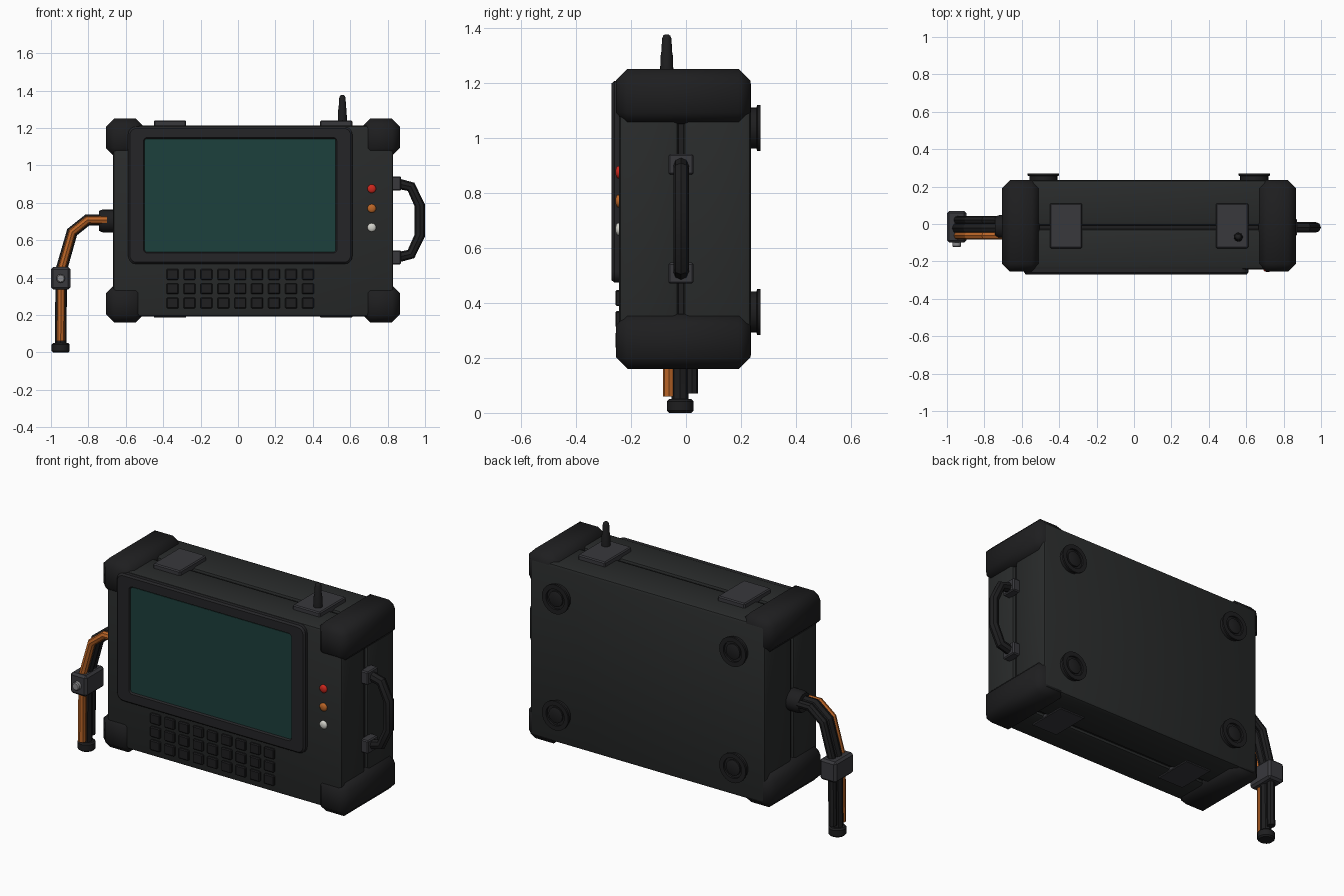
import bpy, bmesh, math
from mathutils import Matrix, Vector

if "Cube" in bpy.data.objects:
    bpy.data.objects.remove(bpy.data.objects["Cube"])


def material(name, r, g, b):
    m = bpy.data.materials.new(name)
    m.diffuse_color = (r, g, b, 1)
    m.use_nodes = True
    m.node_tree.nodes["Principled BSDF"].inputs["Base Color"].default_value = m.diffuse_color
    return m


SHELL = material("shell", 0.022, 0.024, 0.024)
RUBBER = material("rubber", 0.013, 0.013, 0.014)
BEZEL = material("bezel", 0.018, 0.018, 0.020)
METAL = material("metal", 0.040, 0.040, 0.046)
GLASS = material("glass", 0.012, 0.050, 0.045)
ORANGE = material("orange", 0.50, 0.13, 0.02)
RED = material("red", 0.60, 0.02, 0.012)
WHITE = material("white", 0.65, 0.65, 0.60)
STEEL = material("steel", 0.25, 0.25, 0.26)


def finish(name, bm, mat, angle=None):
    bmesh.ops.recalc_face_normals(bm, faces=bm.faces[:])
    me = bpy.data.meshes.new(name)
    bm.to_mesh(me)
    bm.free()
    ob = bpy.data.objects.new(name, me)
    bpy.context.collection.objects.link(ob)
    me.materials.append(mat)
    smooth(ob, angle)
    return ob


def smooth(ob, angle):
    bpy.ops.object.select_all(action='DESELECT')
    ob.select_set(True)
    bpy.context.view_layer.objects.active = ob
    if angle:
        bpy.ops.object.shade_smooth_by_angle(angle=math.radians(angle))


def box(name, xs, ys, zs, mat, bevel=0.0, seg=1, angle=None):
    bm = bmesh.new()
    bmesh.ops.create_cube(bm, size=1)
    for v in bm.verts:
        v.co = [(a + b) / 2 + c * (b - a) for c, (a, b) in zip(v.co, (xs, ys, zs))]
    if bevel:
        bmesh.ops.bevel(bm, geom=bm.edges[:], offset=bevel, segments=seg,
                        profile=0.5, affect='EDGES')
    return finish(name, bm, mat, angle)


def lathe(name, profile, axis, loc, mat, sides=24, angle=35):
    """Spin (radius, height) points about an axis; both ends are capped."""
    bm = bmesh.new()
    rings = [[bm.verts.new((r * math.cos(math.tau * i / sides),
                            r * math.sin(math.tau * i / sides), h))
              for i in range(sides)] for r, h in profile]
    skin(bm, rings)
    rot = Vector((0, 0, 1)).rotation_difference(Vector(axis)).to_matrix().to_4x4()
    bm.transform(Matrix.Translation(loc) @ rot)
    return finish(name, bm, mat, angle)


def skin(bm, rings, caps=True):
    n = len(rings[0])
    for a, b in zip(rings, rings[1:]):
        for i in range(n):
            j = (i + 1) % n
            bm.faces.new((a[i], a[j], b[j], b[i]))
    if caps:
        bm.faces.new(rings[0])
        bm.faces.new(rings[-1])


def tube(name, pts, radius, mat, res=2):
    cu = bpy.data.curves.new(name, 'CURVE')
    cu.dimensions = '3D'
    cu.bevel_depth, cu.bevel_resolution, cu.use_fill_caps = radius, res, True
    sp = cu.splines.new('POLY')
    sp.points.add(len(pts) - 1)
    for p, co in zip(sp.points, pts):
        p.co = (*co, 1)
    cu.materials.append(mat)
    ob = bpy.data.objects.new(name, cu)
    bpy.context.collection.objects.link(ob)
    smooth(ob, None)
    bpy.ops.object.convert(target='MESH')
    smooth(bpy.context.object, 30)


# Case: two shell halves with a recessed gasket between them
CX, CZ, SEAM = 0.0815, 0.703, -0.018
box("front_shell", (-0.667, 0.83), (-0.243, SEAM - 0.009), (0.192, 1.214), SHELL, 0.018, 2, 40)
box("back_shell", (-0.667, 0.83), (SEAM + 0.009, 0.236), (0.192, 1.214), SHELL, 0.018, 2, 40)
box("gasket", (-0.65, 0.813), (-0.06, 0.03), (0.209, 1.197), RUBBER)

# Rubber corner bumpers
for i, x in enumerate((-0.705, 0.665)):
    for j, z in enumerate((0.16, 1.05)):
        box(f"corner_bumper_{i}{j}", (x, x + 0.2), (-0.255, 0.234), (z, z + 0.2),
            RUBBER, 0.042, 1, 50)

# Screen bezel: rounded frame lofted around a recessed screen
SX, SZ = 0.012, 0.84


def rounded_ring(bm, w, h, r, y):
    pts = []
    for k, (sx, sz) in enumerate(((1, 1), (-1, 1), (-1, -1), (1, -1))):
        for s in range(5):
            a = math.radians(90 * k + 22.5 * s)
            pts.append(bm.verts.new((SX + sx * (w - r) + r * math.cos(a), y,
                                     SZ + sz * (h - r) + r * math.sin(a))))
    return pts


bm = bmesh.new()
skin(bm, [rounded_ring(bm, *p) for p in (
    (0.599, 0.367, 0.04, -0.23), (0.599, 0.367, 0.04, -0.260),
    (0.590, 0.358, 0.035, -0.270), (0.517, 0.309, 0.02, -0.270),
    (0.510, 0.302, 0.015, -0.258))])
finish("screen_bezel", bm, BEZEL, 30)
box("screen", (-0.5, 0.522), (-0.261, -0.25), (0.538, 1.142), GLASS)

# Keypad
for row in range(3):
    for col in range(9):
        x, z = -0.35 + 0.0905 * col, 0.417 - 0.0765 * row
        box(f"key_{row}_{col}", (x - 0.032, x + 0.032), (-0.257, -0.235),
            (z - 0.029, z + 0.029), RUBBER, 0.005)

# Indicator lights
for name, z, mat in (("red_light", 0.875, RED), ("orange_light", 0.77, ORANGE),
                     ("white_light", 0.668, WHITE)):
    lathe(name, [(0.023, 0), (0.023, 0.008), (0.018, 0.013), (0.008, 0.016)],
          (0, -1, 0), (0.715, -0.24, z), mat, 16, 60)

# Latch plates on top and bottom
for i, x in enumerate((-0.45, 0.438)):
    box(f"top_plate_{i}", (x, x + 0.173), (-0.13, 0.11), (1.2, 1.24), METAL, 0.006)
    box(f"bottom_plate_{i}", (x, x + 0.173), (-0.13, 0.11), (0.186, 0.21), METAL, 0.004)

# Antenna
lathe("antenna", [(0.024, 0), (0.023, 0.06), (0.020, 0.075), (0.017, 0.125),
                  (0.013, 0.136), (0.006, 0.141)], (0, 0, 1), (0.558, -0.07, 1.235),
      RUBBER, 16, 40)

# Round feet on the back, with a grooved face
for i, x in enumerate((-0.485, 0.643)):
    for j, z in enumerate((0.367, 1.035)):
        lathe(f"back_foot_{i}{j}",
              [(0.075, 0), (0.075, 0.03), (0.084, 0.033), (0.084, 0.045), (0.058, 0.045),
               (0.058, 0.033), (0.044, 0.033), (0.044, 0.041), (0.040, 0.043)],
              (0, 1, 0), (x, 0.226, z), RUBBER, 24)

# Side handle with its two mounts
for i, z in enumerate((0.508, 0.903)):
    box(f"handle_mount_{i}", (0.82, 0.872), (-0.064, 0.027), (z - 0.038, z + 0.038),
        METAL, 0.006)
half = [(0.85, 0.198), (0.925, 0.18), (0.972, 0.08)]
path = half + [(x, -d) for x, d in reversed(half)]
tube("side_handle", [(x, -0.018, 0.7055 + d) for x, d in path], 0.028, RUBBER)

# Cable bundle: socket, three strands, clamp with bolt, end cap
lathe("cable_socket", [(0.062, 0), (0.062, 0.06), (0.054, 0.08)], (-1, 0, 0),
      (-0.662, -0.015, 0.703), RUBBER, 16)
run = [(-0.70, 0.708), (-0.805, 0.708), (-0.887, 0.643), (-0.945, 0.44)]
for name, y, r, end, mat in (("main_cable", -0.022, 0.031, 0.03, RUBBER),
                             ("orange_cable", -0.062, 0.022, 0.06, ORANGE),
                             ("rear_cable", 0.021, 0.023, 0.07, RUBBER)):
    tube(name, [(x, y, z) for x, z in run + [(-0.948, end)]], r, mat)
box("cable_clamp", (-1.0, -0.896), (-0.1, 0.07), (0.336, 0.456), METAL, 0.012)
lathe("clamp_bolt", [(0.023, 0), (0.023, 0.028), (0.018, 0.034)], (0, -1, 0),
      (-0.948, -0.09, 0.395), STEEL, 12)
lathe("cable_end_cap", [(0.040, 0), (0.048, 0.008), (0.048, 0.042), (0.040, 0.05)],
      (0, 0, 1), (-0.948, -0.021, 0), RUBBER, 16)
